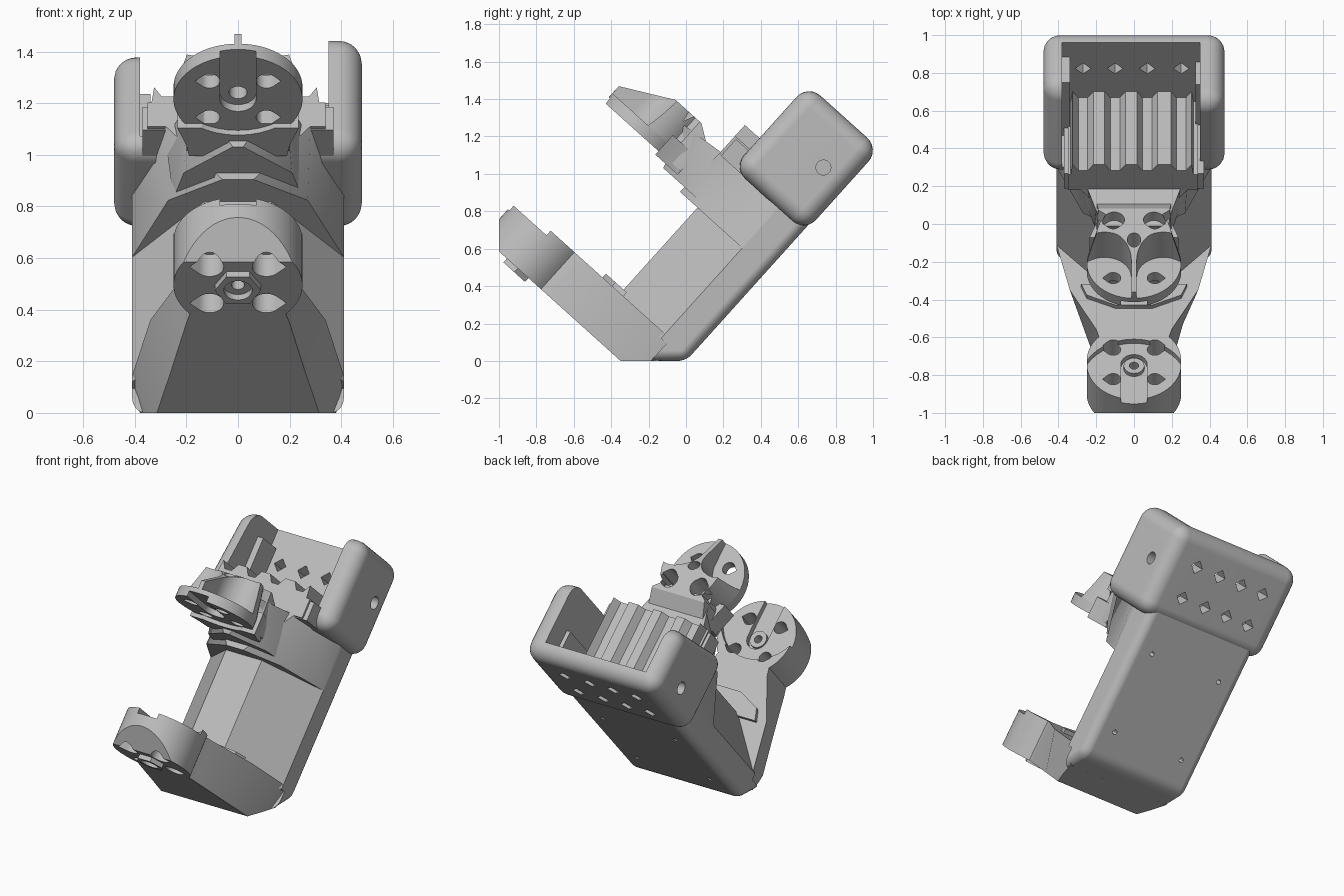
import bpy, bmesh, math
from mathutils import Matrix, Vector

if "Cube" in bpy.data.objects:
    bpy.data.objects.remove(bpy.data.objects["Cube"])

# Parts are modelled in a tilted frame: x across, u along the back plate, v out of it
TILT = math.radians(48)
ROT = Matrix.Rotation(TILT, 4, 'X')
UP = (0, math.sin(TILT), math.cos(TILT))        # world z in the tilted frame
BACK = (0, math.cos(TILT), -math.sin(TILT))     # world y in the tilted frame
AXES = {
    'u': lambda a, b, t: (a, t, b),   # outline (x, v) extruded along u
    'x': lambda a, b, t: (t, a, b),   # outline (u, v) extruded along x
    'v': lambda a, b, t: (a, b, t),   # outline (x, u) extruded along v
}

grey = bpy.data.materials.new("plain grey")
grey.diffuse_color = (0.5, 0.5, 0.5, 1)
grey.use_nodes = True
grey.node_tree.nodes["Principled BSDF"].inputs["Base Color"].default_value = grey.diffuse_color


def prism(name, outline, lo, hi, axis, top=None):
    # Extrudes an outline, or lofts it to a second one
    f = AXES[axis]
    bm = bmesh.new()
    a = [bm.verts.new(f(p, q, lo)) for p, q in outline]
    b = [bm.verts.new(f(p, q, hi)) for p, q in (top or outline)]
    n = len(a)
    bm.faces.new(a)
    bm.faces.new(b)
    for i in range(n):
        bm.faces.new((a[i], a[(i + 1) % n], b[(i + 1) % n], b[i]))
    bmesh.ops.recalc_face_normals(bm, faces=bm.faces)
    me = bpy.data.meshes.new(name)
    bm.to_mesh(me)
    bm.free()
    me.materials.append(grey)
    ob = bpy.data.objects.new(name, me)
    bpy.context.collection.objects.link(ob)
    return ob


def box(name, x, u, v):
    return prism(name, [(x[0], v[0]), (x[1], v[0]), (x[1], v[1]), (x[0], v[1])], u[0], u[1], 'u')


def edit(ob, fn):
    bm = bmesh.new()
    bm.from_mesh(ob.data)
    fn(bm)
    bmesh.ops.recalc_face_normals(bm, faces=bm.faces)
    bm.to_mesh(ob.data)
    bm.free()


def bevel(ob, rule, size, segs=5):
    def fn(bm):
        es = [e for e in bm.edges if rule(e.verts[0].co, e.verts[1].co)]
        bmesh.ops.bevel(bm, geom=es, offset=size, segments=segs, profile=0.5, affect='EDGES')
    edit(ob, fn)


def clip(ob, point, normal):
    # Removes everything on the normal side of the plane and closes the hole
    def fn(bm):
        bmesh.ops.bisect_plane(bm, geom=bm.verts[:] + bm.edges[:] + bm.faces[:], dist=1e-5,
                               plane_co=point, plane_no=normal, clear_outer=True)
        bmesh.ops.holes_fill(bm, edges=bm.edges[:], sides=0)
    edit(ob, fn)


def cut(ob, cutters):
    for c in cutters:
        m = ob.modifiers.new("cut", 'BOOLEAN')
        m.operation, m.solver, m.object = 'DIFFERENCE', 'EXACT', c
        dg = bpy.context.evaluated_depsgraph_get()
        me = bpy.data.meshes.new_from_object(ob.evaluated_get(dg))
        ob.modifiers.clear()
        ob.data = me
        bpy.data.objects.remove(c)


def ring(a, b, r, n=24):
    return [(a + r * math.cos(2 * math.pi * i / n),
             b + r * math.sin(2 * math.pi * i / n)) for i in range(n)]


def mirrored(half):
    return half + [(-x, v) for x, v in reversed(half) if abs(x) > 1e-6]


def slot(cx, cv, r, lo, hi):
    # Round-ended channel that runs off the arm tip
    arc = [(cx + r * math.cos(t), cv + r * math.sin(t))
           for t in (math.pi + math.pi * i / 20 for i in range(21))]
    return prism("cutter", arc + [(cx + r, 1.6), (cx - r, 1.6)], lo, hi, 'u')


def hole(x, v, r, lo, hi):
    return prism("cutter", ring(x, v, r), lo, hi, 'u')


def tear(x, v, r, lo, hi):
    # Teardrop hole with its point facing outward
    s = math.copysign(1, x)
    pts = [(s * 1.414 * r, 0)] + [(s * r * math.cos(t), r * math.sin(t)) for t in
                                  (math.radians(45 + 270 * i / 18) for i in range(19))]
    return prism("cutter", [(x + p, v + q) for p, q in pts], lo, hi, 'u')


def tip(r):
    return [(r * math.cos(t), 1 + r * math.sin(t))
            for t in (math.radians(-42 + 132 * i / 24) for i in range(25))]


def height(p):
    return p.dot(Vector(UP))


screws = [(sx * 0.11, 1 + sv * 0.105) for sx in (-1, 1) for sv in (-1, 1)]

# Back plate with rounded edges, and the sloped-side body on it
plate = prism("back_plate", [(0, 0), (1, 0), (1, 0.18), (0.03, 0.18), (0.03, 0.14),
                             (-0.126, 0.14)], -0.41, 0.41, 'x')
bevel(plate, lambda a, b: all(abs(p.z) < 1e-4 or abs(height(p)) < 2e-3 for p in (a, b))
      and (a.x * b.x > 0 or abs(a.y) + abs(b.y) < 1e-4), 0.055)
cut(plate, [prism("cutter", ring(x, u, 0.015, 12), -0.1, 0.1, 'v')
            for x in (-0.265, 0.265) for u in (0.20, 0.73)])
prism("body", mirrored([(0.41, 0.12), (0.41, 0.18), (0.13, 0.503)]), 0.0, 0.66, 'u')

# Lower arm with disc end, flat foot and flat nose
lower = prism("lower_arm", mirrored([(0.35, 0.11), (0.33, 0.19), (0.26, 0.5), (0.2, 0.78)]
                                    + tip(0.25)), -0.234, 0.033, 'u',
              mirrored([(0.41, 0.11), (0.41, 0.18), (0.34, 0.5), (0.2, 0.78)] + tip(0.25)))
clip(lower, (0, 0, 0), [-c for c in UP])
clip(lower, tuple(-c for c in BACK), [-c for c in BACK])
cut(lower, [slot(0, 1.13, 0.28, 0.0, 0.2), slot(0, 1.0, 0.07, -0.035, 0.2)]
    + [tear(x, v, 0.04, -0.5, 0.3) for x, v in screws]
    + [tear(x, v, 0.055, -0.5, -0.12) for x, v in screws]
    + [hole(0, 1, 0.025, -0.5, 0.3)])

# Pivot collar in the slot and hexagonal boss below
collar = prism("pivot_collar", ring(0, 1, 0.055), -0.06, -0.01, 'u')
cut(collar, [hole(0, 1, 0.025, -0.2, 0.2)])
boss = prism("hex_boss", ring(0, 1, 0.09, 6), -0.262, -0.2, 'u')
cut(boss, [hole(0, 1, 0.055, -0.4, -0.22), hole(0, 1, 0.025, -0.4, 0)])

# Raised step at the root of the lower arm
prism("lower_step", mirrored([(0.28, 0.48), (0.25, 0.56), (0.1, 0.63)]), 0.02, 0.06, 'u')

# Upper arm root: narrow roof-shaped underside widening to the top
prism("upper_arm_root", mirrored([(0.41, 0.1), (0.41, 0.18), (0.27, 0.51), (0.06, 0.63)]),
      0.65, 0.945, 'u', mirrored([(0.41, 0.1), (0.41, 0.22), (0.33, 0.4), (0.28, 0.61)]))
neck = prism("upper_arm_neck", mirrored([(0.25, 0.48), (0.21, 0.63), (0.02, 0.78)]),
             0.685, 0.96, 'u', mirrored([(0.28, 0.5), (0.2, 0.76), (0.2, 0.86)]))
clip(neck, (0, 0.945, 0.7), (0, 1, 0.1))

# Stepped pad where the neck meets the hub
pad = prism("neck_pad", mirrored([(0.19, 0.7), (0.2, 0.76), (0.235, 0.86)]), 0.71, 0.85, 'u')
cut(pad, [slot(0, 1.09, 0.27, 0.5, 0.735)])

# Upper arm head: disc, and a sloped hub with scoops and a centre rib on it
disc = prism("upper_disc", mirrored([(0.2, 0.7), (0.2, 0.8)] + tip(0.25)), 0.735, 0.80, 'u')
cut(disc, [slot(0, 1.0, 0.07, 0.6, 0.77)] + [tear(x, v, 0.04, 0.5, 1.2) for x, v in screws]
    + [hole(0, 1, 0.035, 0.5, 1.2)])
hub = prism("upper_hub", mirrored([(0.2, 0.66), (0.2, 0.8)] + tip(0.25)), 0.80, 1.0, 'u',
            mirrored([(0.2, 0.66), (0.19, 0.8)] + [(x * 0.8, v) for x, v in tip(0.25)]))
clip(hub, (0, 1.0, 0.975), (0, 0.24, 0.13))
clip(hub, (0, 1.0, 0.79), (0, 0.09, -0.06))
cut(hub, [slot(s * 0.156, 1.1, 0.142, 0.79, 1.2) for s in (-1, 1)]
    + [tear(x, v, 0.04, 0.5, 1.2) for x, v in screws]
    + [tear(s * 0.105, 0.87, 0.055, 0.86, 1.2) for s in (-1, 1)]
    + [hole(0, 1, 0.035, 0.5, 1.2)])

# Rounded cup: the -x cheek falls away toward the open end
for name, s, fall, inner in (("right_cheek", 1, 0, 0.35), ("left_cheek", -1, 0.17, 0.38)):
    cheek = box(name, (-0.48, 0.48), (0.935, 1.535), (-0.012, 0.505))
    bevel(cheek, lambda a, b: True, 0.09, 6)
    for vert in cheek.data.vertices:
        if vert.co.z > 0.25:
            vert.co.z -= max(0, vert.co.y - 0.95) * fall
    clip(cheek, (0, 0, 0), (-s, 0, 0))
    xs = sorted((-s * 0.5, s * inner))
    # The lower row of diamonds stops short under the ridged wall
    diamonds = [prism("cutter", ring(x, u, 0.042, 4), -0.2, top, 'v')
                for x in (-0.27, -0.1, 0.07, 0.25) for u, top in ((1.12, 0.08), (1.33, 0.2))
                if x * s > 0]
    bolt = prism("cutter", ring(1.26, 0.146, 0.04), *sorted((s * 0.3, s * 0.6)), 'x')
    cut(cheek, [box("cutter", xs, (1.0, 1.8), (0.09, 0.9)), bolt] + diamonds)

# Ridged cradle wall: flutes centred on the diamond holes
flutes = [(-0.35, 0.945), (0.34, 0.945), (0.34, 1.07), (0.315, 1.07)]
for c in (0.25, 0.07, -0.1, -0.27):
    flutes += [(c + 0.055, 1.148), (c + 0.025, 1.1), (c - 0.025, 1.1), (c - 0.055, 1.148)]
flutes += [(-0.335, 1.07), (-0.35, 1.07)]
prism("ridged_wall", flutes, 0.085, 0.61, 'v')
box("wall_backing", (-0.37, 0.37), (0.94, 1.06), (0.085, 0.595))

# Small ledges inside the cheeks
box("left_ledge", (-0.39, -0.34), (1.0, 1.42), (0.08, 0.27))
box("right_ledge", (0.325, 0.36), (1.0, 1.38), (0.08, 0.25))

# Tilt everything into place and smooth the rounded surfaces
for ob in bpy.context.scene.objects:
    ob.data.transform(ROT)
    ob.select_set(True)
    bpy.context.view_layer.objects.active = ob
bpy.ops.object.shade_smooth_by_angle(angle=math.radians(30))
for ob in bpy.context.scene.objects:
    ob.modifiers.new("flat_faces", 'WEIGHTED_NORMAL').keep_sharp = True
